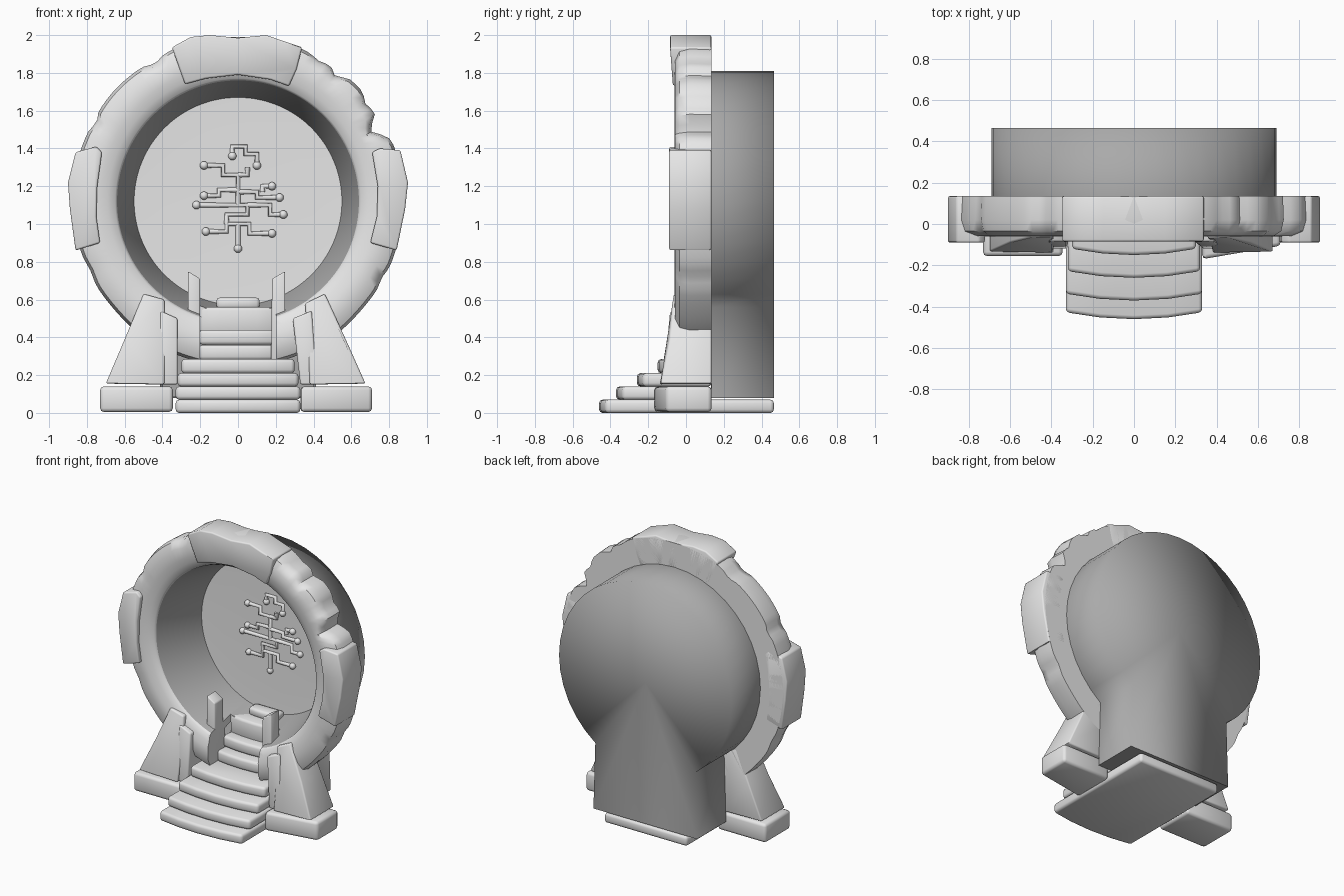
import bpy, bmesh
from math import sin, cos, pi, radians, degrees, exp, atan2
from mathutils import Vector

cube = bpy.data.objects.get("Cube")
if cube:
    bpy.data.objects.remove(cube)


def material(name, value):
    mat = bpy.data.materials.new(name)
    mat.use_nodes = True
    mat.diffuse_color = (value, value, value, 1)
    mat.node_tree.nodes["Principled BSDF"].inputs["Base Color"].default_value = mat.diffuse_color
    return mat


stone = material("pale_stone", 0.8)
shade = material("dark_grey_housing", 0.4)

CZ = 1.12      # height of the ring centre
BACK = 0.135   # back plane of the ring and feet
REAR = 0.465   # back plane of the housing
WALL = 0.37    # depth of the round end wall


def make(name, bm, mats=(stone,)):
    bmesh.ops.remove_doubles(bm, verts=bm.verts, dist=1e-5)
    bmesh.ops.recalc_face_normals(bm, faces=bm.faces)
    mesh = bpy.data.meshes.new(name)
    bm.to_mesh(mesh)
    bm.free()
    for mat in mats:
        mesh.materials.append(mat)
    obj = bpy.data.objects.new(name, mesh)
    bpy.context.collection.objects.link(obj)
    return obj


def activate(obj):
    bpy.ops.object.select_all(action='DESELECT')
    obj.select_set(True)
    bpy.context.view_layer.objects.active = obj


def finish(obj, bevel=0.0):
    activate(obj)
    if bevel:
        mod = obj.modifiers.new("soft_edges", 'BEVEL')
        mod.width, mod.segments, mod.limit_method = bevel, 2, 'ANGLE'
        bpy.ops.object.modifier_apply(modifier=mod.name)
    bpy.ops.object.shade_smooth_by_angle(angle=radians(48))
    return obj


def loft(bm, a, b):
    """Solid between two matching outlines."""
    va, vb = [bm.verts.new(p) for p in a], [bm.verts.new(p) for p in b]
    for i in range(len(a)):
        j = (i + 1) % len(a)
        bm.faces.new((va[i], va[j], vb[j], vb[i]))
    bm.faces.new(va)
    bm.faces.new(vb)


def slab(name, outline, front, bevel=0.015, back=BACK, mat=stone):
    """Outline in x and z, run from a front depth (number or rule of x, z) to the back."""
    depth = front if callable(front) else (lambda x, z: front)
    bm = bmesh.new()
    loft(bm, [(x, depth(x, z), z) for x, z in outline], [(x, back, z) for x, z in outline])
    return finish(make(name, bm, (mat,)), bevel)


def box(x0, x1, z0, z1):
    return [(x0, z0), (x1, z0), (x1, z1), (x0, z1)]


# Weathered ring with the tapering dark tunnel and the round end wall
DENTS = [(52, 0.035, 2.5), (37, 0.03, 3), (28, 0.08, 3.5), (151, 0.02, 2),
         (121, 0.02, 3), (-28, 0.012, 3), (205, 0.012, 4), (60, 0.015, 3)]
PROFILE = [(0, 0.42), (0.58, 0.42), (0.66, BACK), (0.87, BACK), (0.875, 0.02),
           (0.86, -0.035), (0.81, -0.058), (0.73, -0.06), (0.69, -0.045),
           (0.65, -0.035), (0.64, -0.02), (0.55, WALL), (0.4, WALL + 0.005), (0, WALL + 0.005)]
TUNNEL = 10    # profile span that forms the tunnel


def ring_point(r, y, a):
    weight = min(1, max(0, (r - 0.74) / 0.12))
    r -= weight * sum(d * exp(-((degrees(a) - c) / w) ** 2) for c, d, w in DENTS)
    r += weight * 0.005 * sin(7 * a) * cos(4 * a)
    return (r * cos(a), y, CZ + r * sin(a))


bm = bmesh.new()
N = 144
rows = []
for i in range(N):
    a = -pi / 2 + 2 * pi * i / N
    rows.append([bm.verts.new(ring_point(r, y, a)) for r, y in PROFILE])
for i in range(N):
    p, q = rows[i], rows[(i + 1) % N]
    for k in range(len(PROFILE) - 1):
        if k == 0:
            bm.faces.new((p[0], p[1], q[1]))
        elif k == len(PROFILE) - 2:
            bm.faces.new((p[k], p[k + 1], q[k]))
        else:
            face = bm.faces.new((p[k], p[k + 1], q[k + 1], q[k]))
            face.material_index = int(k == TUNNEL)
ring = make("portal_ring", bm, (stone, shade))

# Slot through the foot of the ring for the stairs
bm = bmesh.new()
slot = box(-0.2, 0.2, 0.1, 0.62)
loft(bm, [(x, -0.3, z) for x, z in slot], [(x, 0.2, z) for x, z in slot])
cutter = make("stair_slot_cutter", bm)
cutter.hide_render = True
mod = ring.modifiers.new("stair_slot", 'BOOLEAN')
mod.operation, mod.object, mod.solver = 'DIFFERENCE', cutter, 'EXACT'
activate(ring)
bpy.ops.object.modifier_apply(modifier=mod.name)
bpy.data.objects.remove(cutter)
finish(ring)

# Keyhole-shaped housing behind the ring, softly shaded over its rim
R, HALF, FOOT, LOW = 0.69, 0.4, 0.415, 0.08
waist = atan2(-(R * R - HALF * HALF) ** 0.5, HALF)
outline = [(FOOT, LOW)]
for i in range(33):
    a = waist + (pi - 2 * waist) * i / 32
    outline.append((R * cos(a), CZ + R * sin(a)))
outline.append((-FOOT, LOW))
bm = bmesh.new()
fore = [bm.verts.new((x, BACK, z)) for x, z in outline]
rear = [bm.verts.new((x, REAR, z)) for x, z in outline]
hub = bm.verts.new((0, REAR, 1.1))
for i in range(len(outline)):
    j = (i + 1) % len(outline)
    bm.faces.new((fore[i], fore[j], rear[j], rear[i]))
    bm.faces.new((rear[i], rear[j], hub))
for f in bm.faces:
    f.smooth = True
for e in bm.edges:
    e.smooth = not all(v.co.z < LOW + 0.01 for v in e.verts)
make("rear_housing", bm, (shade,))
slab("housing_core", box(-0.4, 0.4, LOW + 0.005, 0.435), BACK - 0.003, 0, REAR - 0.02, shade)

# Keystone and side plates on the ring
slab("keystone", [(-0.35, 1.935), (-0.25, 1.99), (-0.15, 2.0), (0, 1.985), (0.15, 2.0),
                  (0.25, 1.965), (0.34, 1.935), (0.31, 1.82), (0.27, 1.73), (0.17, 1.765),
                  (0, 1.79), (-0.17, 1.77), (-0.28, 1.74)],
     lambda x, z: -0.085 if z > 1.85 else -0.07, 0.01)
slab("left_plate", [(0.71, 1.38), (0.75, 1.4), (0.86, 1.39), (0.9, 1.22), (0.885, 1.08),
                    (0.84, 0.86), (0.7, 0.9), (0.735, 1.04), (0.74, 1.2)], -0.09, 0.01)
slab("right_plate", [(-0.72, 1.38), (-0.75, 1.41), (-0.86, 1.38), (-0.9, 1.22), (-0.89, 1.08),
                     (-0.86, 0.86), (-0.73, 0.9), (-0.75, 1.04), (-0.745, 1.2)], -0.09, 0.01)


# Buttresses and their footings
def lean(base, top):
    def rule(x, z):
        t = min(1, max(0, (z - 0.15) / 0.47))
        return base + (top - base) * t ** 0.6
    return rule


slab("left_buttress", [(0.38, 0.15), (0.675, 0.155), (0.57, 0.39), (0.46, 0.63), (0.355, 0.58),
                       (0.37, 0.39)], lean(-0.14, -0.065), 0.01)
slab("left_inner_buttress", [(0.33, 0.15), (0.42, 0.15), (0.39, 0.54), (0.29, 0.5)],
     lean(-0.12, -0.08), 0.01)
slab("right_buttress", [(-0.7, 0.155), (-0.39, 0.15), (-0.385, 0.39), (-0.39, 0.6),
                        (-0.5, 0.63), (-0.6, 0.39)], lean(-0.14, -0.065), 0.01)
slab("right_inner_buttress", [(-0.43, 0.15), (-0.32, 0.15), (-0.32, 0.5), (-0.41, 0.54)],
     lean(-0.12, -0.08), 0.01)
slab("left_footing", box(0.33, 0.71, 0.005, 0.14), lambda x, z: -0.17 + 0.17 * (x - 0.33), 0.02)
slab("right_footing", box(-0.73, -0.345, 0.005, 0.14), -0.155, 0.02)

# Stairs with bowed fronts: half width, bottom, top, front, back
STEPS = [(0.33, 0, 0.07, -0.46, REAR), (0.33, 0.07, 0.14, -0.37, BACK),
         (0.32, 0.14, 0.21, -0.26, BACK), (0.3, 0.21, 0.285, -0.15, BACK),
         (0.205, 0.28, 0.36, 0.03, 0.2), (0.205, 0.36, 0.44, 0.1, 0.25),
         (0.205, 0.42, 0.56, 0.18, WALL), (0.115, 0.55, 0.61, 0.27, WALL)]
for n, (w, z0, z1, y0, y1) in enumerate(STEPS):
    plan = [(w * t, y0 + 0.1 * w * t * t) for t in (-1, -0.5, 0, 0.5, 1)]
    plan += [(w, y1), (-w, y1)]
    bm = bmesh.new()
    loft(bm, [(x, y, z0) for x, y in plan], [(x, y, z1) for x, y in plan])
    finish(make(f"step_{n + 1}", bm), 0.018)

# Slanted posts beside the upper steps
slab("left_post", [(0.175, 0.28), (0.25, 0.28), (0.25, 0.75), (0.18, 0.71)], 0.02, 0.008, 0.12)
slab("right_post", [(-0.2, 0.28), (-0.265, 0.28), (-0.265, 0.75), (-0.2, 0.71)], 0.02, 0.008, 0.12)

# Branching relief on the end wall: tubes that end in small knobs
PATHS = [
    [(0, 0.87), (0, 1.0)],
    [(-0.17, 0.96), (-0.06, 0.96), (-0.06, 1.0), (0.06, 1.0), (0.06, 0.95), (0.18, 0.95)],
    [(-0.22, 1.1), (0.05, 1.1), (0.05, 1.05), (-0.06, 1.05), (-0.06, 1.0)],
    [(-0.18, 1.15), (-0.1, 1.15), (-0.1, 1.18), (0, 1.18)],
    [(0.24, 1.05), (0.17, 1.05), (0.17, 1.1), (0.05, 1.1)],
    [(0.22, 1.14), (0.1, 1.14), (0.1, 1.17), (0, 1.17)],
    [(0.18, 1.2), (0.13, 1.2), (0.13, 1.17)],
    [(-0.18, 1.31), (-0.08, 1.31), (-0.08, 1.26), (0, 1.26), (0, 1.1)],
    [(0.1, 1.31), (0.1, 1.37), (0.04, 1.37), (0.04, 1.41), (-0.03, 1.41), (-0.03, 1.36)],
    [(0, 1.26), (0.05, 1.26), (0.05, 1.3)]]
curve = bpy.data.curves.new("wall_relief", 'CURVE')
curve.dimensions = '3D'
curve.bevel_depth, curve.bevel_resolution, curve.use_fill_caps = 0.014, 2, True
curve.materials.append(stone)
for path in PATHS:
    spline = curve.splines.new('POLY')
    spline.points.add(len(path) - 1)
    for point, (x, z) in zip(spline.points, path):
        point.co = (x, WALL, z, 1)
bpy.context.collection.objects.link(bpy.data.objects.new("wall_relief", curve))
bm = bmesh.new()
for x, z in [path[0] for path in PATHS[:-1]] + [PATHS[1][-1], PATHS[8][-1]]:
    ball = bmesh.ops.create_uvsphere(bm, u_segments=12, v_segments=8, radius=0.022)
    bmesh.ops.translate(bm, verts=ball["verts"], vec=Vector((x, WALL - 0.002, z)))
finish(make("relief_knobs", bm))
